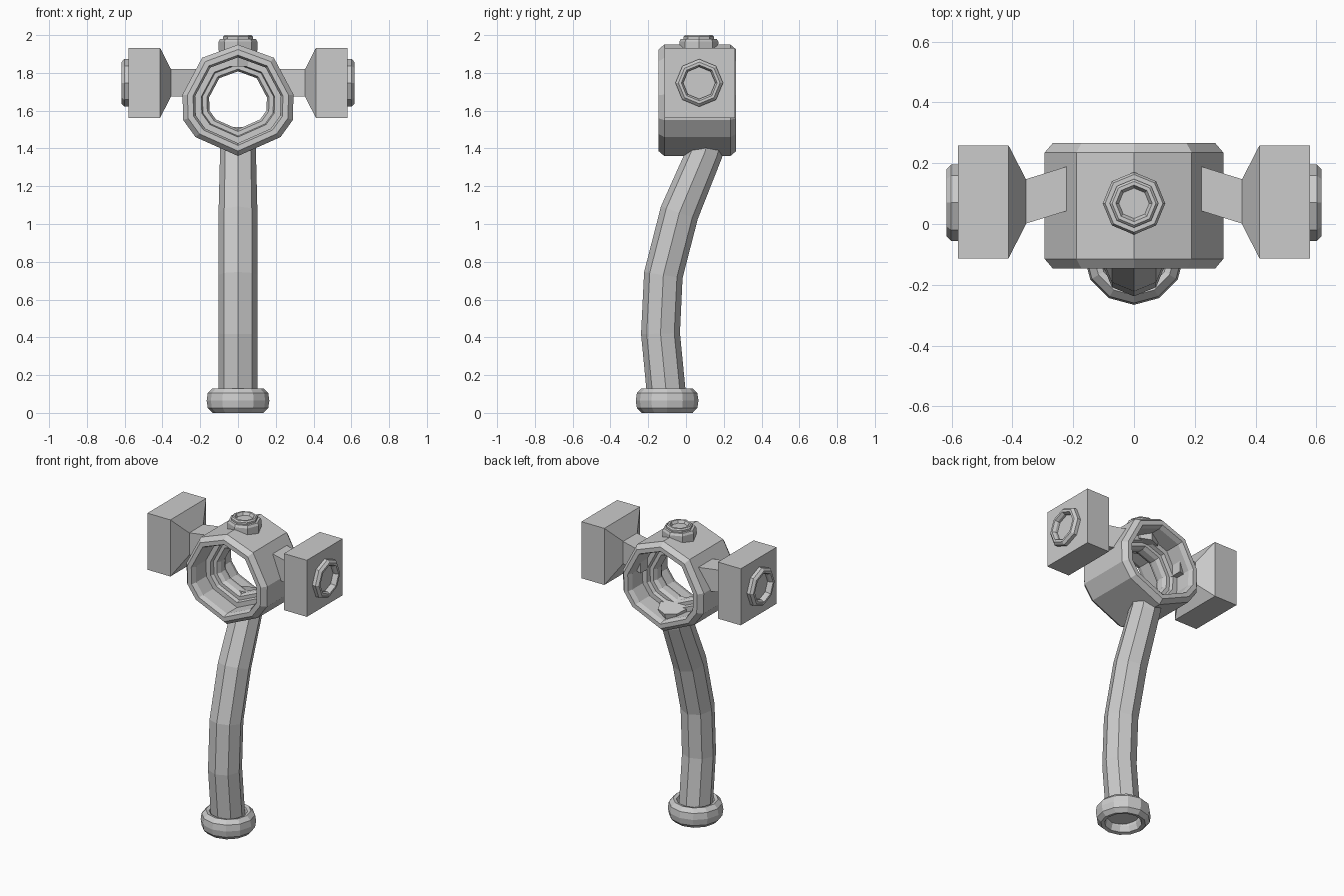
import bpy
import bmesh
import math
from mathutils import Vector, Matrix

old = bpy.data.objects.get("Cube")
if old:
    bpy.data.objects.remove(old, do_unlink=True)

# Single plain grey for every part
grey = bpy.data.materials.new("plain_grey")
grey.use_nodes = True
tone = (0.6, 0.6, 0.6, 1.0)
grey.diffuse_color = tone
for node in grey.node_tree.nodes:
    if node.type == 'BSDF_PRINCIPLED':
        node.inputs["Base Color"].default_value = tone
        node.inputs["Roughness"].default_value = 0.8


def loft(name, sections, loop=False):
    """Bridge matching sections; loop joins last to first, otherwise ends are capped."""
    bm = bmesh.new()
    rows = [[bm.verts.new(p) for p in section] for section in sections]
    count = len(rows[0])
    pairs = list(zip(rows, rows[1:]))
    if loop:
        pairs.append((rows[-1], rows[0]))
    else:
        bm.faces.new(rows[0])
        bm.faces.new(rows[-1])
    for a, b in pairs:
        for i in range(count):
            j = (i + 1) % count
            bm.faces.new((a[i], a[j], b[j], b[i]))
    bmesh.ops.recalc_face_normals(bm, faces=bm.faces)
    mesh = bpy.data.meshes.new(name)
    bm.to_mesh(mesh)
    bm.free()
    mesh.materials.append(grey)
    obj = bpy.data.objects.new(name, mesh)
    bpy.context.collection.objects.link(obj)
    return obj


def circle(radius, height, place, sides=8):
    """Polygon of given radius in a placed frame, with corners on its axes."""
    return [place @ Vector((radius * math.cos(math.tau * i / sides),
                            radius * math.sin(math.tau * i / sides), height))
            for i in range(sides)]


def lathe(name, profile, place, sides=8, loop=False):
    return loft(name, [circle(r, h, place, sides) for r, h in profile], loop)


# Head ring: hollow tube along y with chamfered rims and a stepped inner flange
MID_Z = 1.655
half = [(0, 0.295), (0.19, 0.225), (0.294, 0.03), (0.29, -0.105), (0.225, -0.195), (0, -0.295)]
outline = half + [(-x, z) for x, z in half[-2:0:-1]]


def ring_section(scale, y):
    return [Vector((x * scale, y, MID_Z + z * scale)) for x, z in outline]


front_half = [(1.0, 0.175), (0.91, 0.206), (0.81, 0.206), (0.77, 0.175),
              (0.77, 0.07), (0.66, 0.07), (0.64, 0.045), (0.56, 0.045), (0.52, 0.02)]
tube = [(s, 0.06 - d) for s, d in front_half]
tube += [(s, 0.06 + d) for s, d in reversed(front_half)]
loft("head_ring", [ring_section(s, y) for s, y in tube], loop=True)

# Curved handle, its end poking through the ring floor
path = [Vector((0, y, z)) for y, z in
        [(-0.10, 0.06), (-0.135, 0.42), (-0.12, 0.73), (-0.035, 1.06), (0.1, 1.38), (0.13, 1.49)]]
sections = []
for i, point in enumerate(path):
    along = (path[min(i + 1, len(path) - 1)] - path[max(i - 1, 0)]).normalized()
    tilt = Vector((0, 0, 1)).rotation_difference(along).to_matrix().to_4x4()
    radius = 0.103 if i < len(path) - 2 else 0.095
    sections.append(circle(radius, 0, Matrix.Translation(point) @ tilt))
loft("handle", sections)

# Pommel collar, open underneath and grooved around the handle
lathe("pommel_collar",
      [(0.135, 0), (0.16, 0.025), (0.166, 0.065), (0.16, 0.105), (0.135, 0.13),
       (0.115, 0.125), (0.1, 0.09), (0.1, 0.04), (0.112, 0.005)],
      Matrix.Translation((0, -0.10, 0)), sides=12, loop=True)

# Top bolt with a recessed nut
top = Matrix.Translation((0, 0.068, 0))
lathe("top_bolt", [(0.1, 1.835), (0.103, 1.965), (0.095, 1.98)], top)
lathe("top_nut", [(0.08, 1.97), (0.08, 1.992), (0.072, 2.0), (0.06, 2.0), (0.05, 1.982)], top)


def rectangle(x, y, z, half_y, half_z):
    return [Vector((x, y + a * half_y, z + b * half_z))
            for a, b in ((-1, -1), (1, -1), (1, 1), (-1, 1))]


# Arms, hammer blocks and end nuts on both sides
ARM_Z = 1.747
for side, label in ((1, "left"), (-1, "right")):
    loft(label + "_arm", [rectangle(side * 0.19, 0.126, ARM_Z, 0.073, 0.073),
                          rectangle(side * 0.36, 0.073, ARM_Z, 0.073, 0.073)])
    loft(label + "_hammer_block", [rectangle(side * 0.355, 0.073, ARM_Z, 0.073, 0.073),
                                   rectangle(side * 0.413, 0.073, ARM_Z, 0.186, 0.186),
                                   rectangle(side * 0.58, 0.073, ARM_Z, 0.186, 0.186)])
    place = Matrix.Translation((0, 0.07, ARM_Z)) @ Matrix.Rotation(side * math.pi / 2, 4, 'Y')
    lathe(label + "_end_nut",
          [(0.126, 0.575), (0.126, 0.602), (0.11, 0.617), (0.095, 0.617), (0.085, 0.6), (0.085, 0.583)],
          place)
